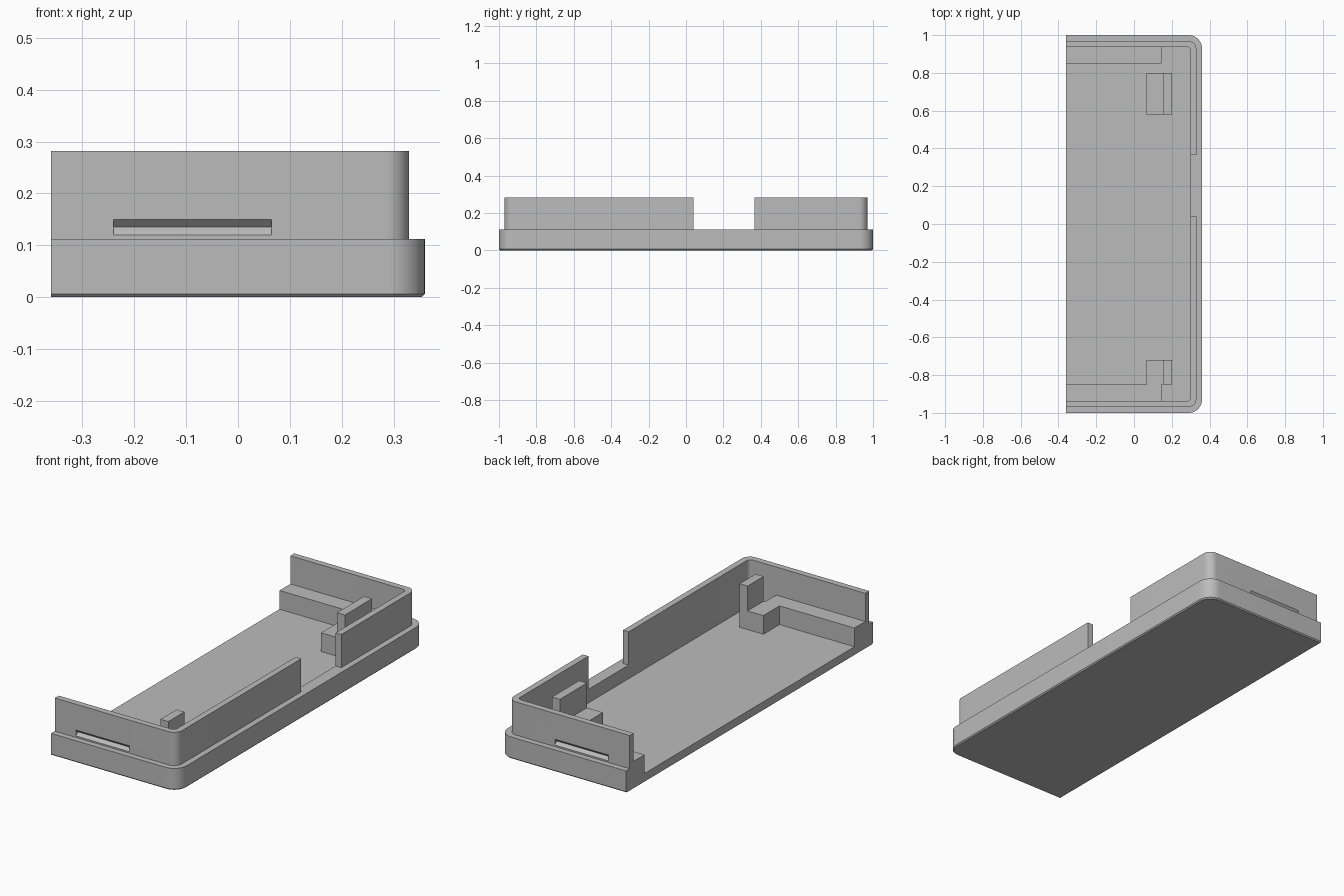
import bpy
import bmesh
from math import pi, sin, cos, radians

cube = bpy.data.objects.get("Cube")
if cube:
    bpy.data.objects.remove(cube, do_unlink=True)

OPEN_X, SIDE_X, END_Y = -0.36, 0.36, 1.0
FLOOR, BASE_TOP, RIM_TOP = 0.042, 0.112, 0.282
LEDGE_TOP, POST_TOP = 0.138, 0.265

grey = bpy.data.materials.new("plain grey")
grey.use_nodes = True
colour = (0.5, 0.5, 0.5, 1)
grey.diffuse_color = colour
grey.node_tree.nodes["Principled BSDF"].inputs["Base Color"].default_value = colour


def plan(inset, radius, open_x=OPEN_X, steps=12):
    """Outline with two rounded corners, cut straight on the open side."""
    x, y = SIDE_X - inset - radius, END_Y - inset - radius
    pts = [(open_x, inset - END_Y)]
    for sign, start in ((-1, -pi / 2), (1, 0)):
        for i in range(steps + 1):
            a = start + pi / 2 * i / steps
            pts.append((x + radius * cos(a), sign * y + radius * sin(a)))
    pts.append((open_x, END_Y - inset))
    return pts


def loft(name, loops):
    """Closed solid through a stack of matching 3D loops."""
    bm = bmesh.new()
    rings = [[bm.verts.new(p) for p in loop] for loop in loops]
    bm.faces.new(rings[0])
    bm.faces.new(rings[-1])
    for low, high in zip(rings, rings[1:]):
        for i in range(len(low)):
            j = (i + 1) % len(low)
            bm.faces.new((low[i], low[j], high[j], high[i]))
    bmesh.ops.recalc_face_normals(bm, faces=bm.faces)
    mesh = bpy.data.meshes.new(name)
    bm.to_mesh(mesh)
    bm.free()
    mesh.materials.append(grey)
    obj = bpy.data.objects.new(name, mesh)
    bpy.context.collection.objects.link(obj)
    return obj


def at(points, z):
    return [(x, y, z) for x, y in points]


def prism(name, points, z0, z1):
    return loft(name, [at(points, z0), at(points, z1)])


def box(name, x0, x1, y0, y1, z0, z1):
    return prism(name, [(x0, y0), (x1, y0), (x1, y1), (x0, y1)], z0, z1)


def cut(obj, cutter):
    """Subtract the cutter for good and remove it."""
    cutter.hide_render = True
    mod = obj.modifiers.new("cut", 'BOOLEAN')
    mod.operation, mod.solver, mod.object = 'DIFFERENCE', 'EXACT', cutter
    bpy.context.view_layer.objects.active = obj
    bpy.ops.object.modifier_apply(modifier=mod.name)
    bpy.data.objects.remove(cutter, do_unlink=True)


def cavity():
    return prism("cavity_cutter", plan(0.062, 0.02, OPEN_X - 0.2), FLOOR, RIM_TOP + 0.1)


# Base tray with a small chamfer under its edge
tray = loft("base_tray", [at(plan(0.006, 0.064), 0),
                          at(plan(0, 0.07), 0.006),
                          at(plan(0, 0.07), BASE_TOP)])
cut(tray, cavity())

# Thin rim, set back from the tray edge, with an opening in the long side
rim = prism("rim_wall", plan(0.03, 0.045), BASE_TOP, RIM_TOP)
cut(rim, cavity())
cut(rim, box("gap_cutter", 0.2, 0.5, 0.04, 0.365, 0.05, 0.4))

# V-shaped snap groove in each end of the rim
for side in (-1, 1):
    face = side * (END_Y - 0.03)
    outer, inner = face + side * 0.01, face - side * 0.015
    section = [(outer, 0.11), (outer, 0.16), (inner, 0.135)]
    cut(rim, loft("groove_cutter", [[(x, y, z) for y, z in section]
                                    for x in (-0.24, 0.065)]))

# Ledges along both ends
for name, y0, y1 in (("front_ledge", -0.94, -0.85), ("back_ledge", 0.85, 0.94)):
    box(name, OPEN_X, 0.145, y0, y1, FLOOR - 0.005, LEDGE_TOP)

# Stepped supports: a low seat backed by a taller post
for name, y0, y1 in (("front", -0.85, -0.72), ("back", 0.58, 0.80)):
    box(name + "_support_seat", 0.065, 0.155, y0, y1, FLOOR - 0.005, LEDGE_TOP)
    box(name + "_support_post", 0.155, 0.20, y0, y1, FLOOR - 0.005, POST_TOP)

# Smooth the rounded corners only
for obj in (tray, rim):
    bpy.ops.object.select_all(action='DESELECT')
    obj.select_set(True)
    bpy.context.view_layer.objects.active = obj
    bpy.ops.object.shade_smooth_by_angle(angle=radians(30))
